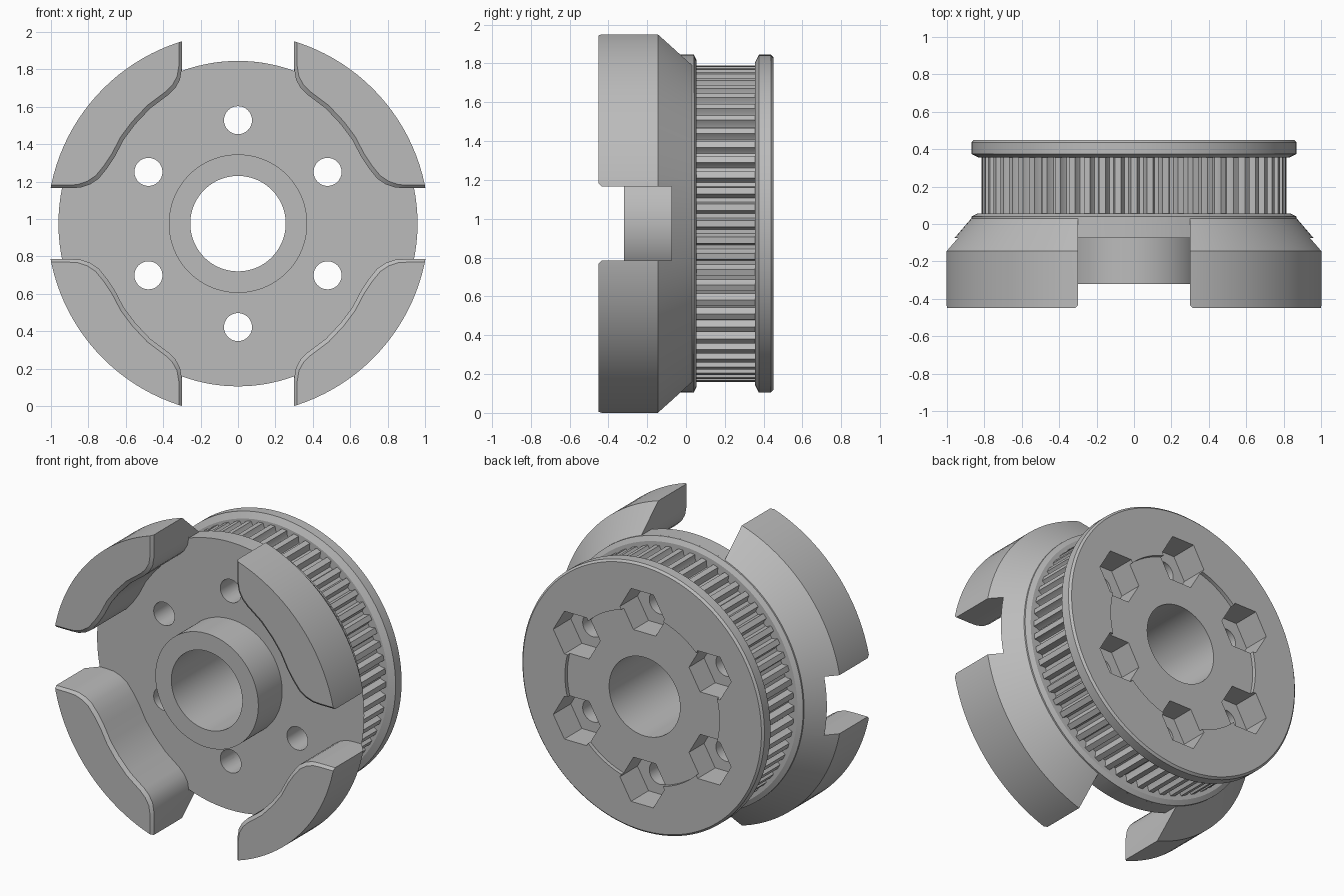
import bpy
import bmesh
from math import sin, cos, pi, radians, sqrt

if "Cube" in bpy.data.objects:
    bpy.data.objects.remove(bpy.data.objects["Cube"])

AXIS_Z = 0.975      # height of the turning axis, which runs along y
BORE = 0.255
SEGMENTS = 120

grey = bpy.data.materials.new("machined grey")
grey.use_nodes = True
grey.diffuse_color = (0.5, 0.5, 0.5, 1)
grey.node_tree.nodes["Principled BSDF"].inputs["Base Color"].default_value = (0.5, 0.5, 0.5, 1)


def loft(name, rings, closed_loop=False):
    """Skin a list of equal rings of points; cap the ends or join last to first."""
    bm = bmesh.new()
    loops = [[bm.verts.new(p) for p in ring] for ring in rings]
    n = len(loops[0])
    pairs = list(zip(loops, loops[1:]))
    if closed_loop:
        pairs.append((loops[-1], loops[0]))
    else:
        bm.faces.new(loops[0])
        bm.faces.new(loops[-1])
    for a, b in pairs:
        for i in range(n):
            j = (i + 1) % n
            bm.faces.new((a[i], a[j], b[j], b[i]))
    bmesh.ops.recalc_face_normals(bm, faces=bm.faces)
    mesh = bpy.data.meshes.new(name)
    bm.to_mesh(mesh)
    bm.free()
    mesh.materials.append(grey)
    obj = bpy.data.objects.new(name, mesh)
    bpy.context.collection.objects.link(obj)
    return obj


def circle(radius, y, count=SEGMENTS, x=0.0, z=0.0):
    return [(x + radius * cos(2 * pi * i / count), y,
             AXIS_Z + z + radius * sin(2 * pi * i / count)) for i in range(count)]


def lathe(name, profile):
    """Turn a closed (radius, y) profile round the axis."""
    return loft(name, [circle(r, y) for r, y in profile], closed_loop=True)


def prism(name, outline, y0, y1):
    return loft(name, [[(x, y, AXIS_Z + z) for x, z in outline] for y in (y0, y1)])


def cut(obj, cutters):
    bpy.context.view_layer.objects.active = obj
    for cutter in cutters:
        mod = obj.modifiers.new("cut", 'BOOLEAN')
        mod.operation = 'DIFFERENCE'
        mod.solver = 'EXACT'
        mod.object = cutter
        bpy.ops.object.modifier_apply(modifier=mod.name)


# Coupling disc with conical back and front flange lip
coupling = lathe("jaw_coupling", [
    (BORE, -0.45), (1.02, -0.45), (1.02, -0.145), (0.87, 0.03),
    (0.87, 0.04), (0.84, 0.055), (BORE, 0.055)])

# Cross-shaped channel that leaves four jaws, flared for the edge chamfer
quarter = [(0.3, 1.2), (0.3, 0.83), (0.31, 0.77), (0.335, 0.725), (0.37, 0.69),
           (0.47, 0.615), (0.55, 0.53), (0.61, 0.45), (0.66, 0.355), (0.7, 0.295),
           (0.745, 0.24), (0.79, 0.21), (0.84, 0.193), (0.89, 0.19), (1.2, 0.19)]


def cross(y, grow):
    q = [(x + grow, z + grow) for x, z in quarter]
    half = q + [(x, -z) for x, z in reversed(q)]
    full = half + [(-x, z) for x, z in reversed(half)]
    return [(x, y, AXIS_Z + z) for x, z in full]


channel = loft("channel_cutter", [cross(-0.5, 0.016), cross(-0.45, 0.016),
                                  cross(-0.434, 0), cross(-0.075, 0)])

# Notches that trim the cone to the lip radius above and below
notches = []
for side in (1, -1):
    arc = [(x, side * sqrt(0.87 ** 2 - x * x)) for x in
           [-0.3 + 0.6 * i / 16 for i in range(17)]]
    notches.append(prism("notch_cutter", arc + [(0.3, side * 1.2), (-0.3, side * 1.2)],
                         -0.5, 0.035))

# Hub boss
boss = lathe("hub_boss", [(BORE, -0.32), (0.37, -0.32), (0.37, -0.075), (BORE, -0.075)])

# Toothed belt ring
tooth = [(0, 0.815), (0.4, 0.815), (0.47, 0.79), (0.57, 0.775), (0.83, 0.775), (0.93, 0.79)]
TEETH = 60
outline = []
for t in range(TEETH):
    for part, r in tooth:
        a = 2 * pi * (t + part - 0.2) / TEETH
        outline.append((r * cos(a), r * sin(a)))
gear = prism("toothed_ring", outline, 0.055, 0.355)

# Rear flange with shallow round recess
flange = lathe("rear_flange", [
    (BORE, 0.355), (0.83, 0.355), (0.87, 0.375), (0.87, 0.437),
    (0.857, 0.45), (0.555, 0.45), (0.555, 0.425), (BORE, 0.425)])

# Bolt holes and hexagonal nut pockets
bolts, pockets = [], []
for k in range(6):
    a = radians(90 + 60 * k)
    x, z = 0.553 * cos(a), 0.553 * sin(a)
    bolts.append(loft("bolt_cutter", [circle(0.075, y, 32, x, z) for y in (-0.6, 0.6)]))
    pockets.append(loft("nut_cutter", [circle(0.16, y, 6, x, z) for y in (0.27, 0.6)]))
bore = loft("bore_cutter", [circle(BORE, y) for y in (-0.6, 0.6)])

cut(coupling, [channel] + notches + bolts)
cut(gear, [bore] + bolts + pockets)
cut(flange, pockets)

for cutter in [channel, bore] + notches + bolts + pockets:
    bpy.data.objects.remove(cutter)

# Smooth round walls, keep machined edges crisp
bpy.ops.object.select_all(action='DESELECT')
for obj in (coupling, boss, gear, flange):
    obj.select_set(True)
bpy.context.view_layer.objects.active = coupling
bpy.ops.object.shade_smooth_by_angle(angle=radians(25))
